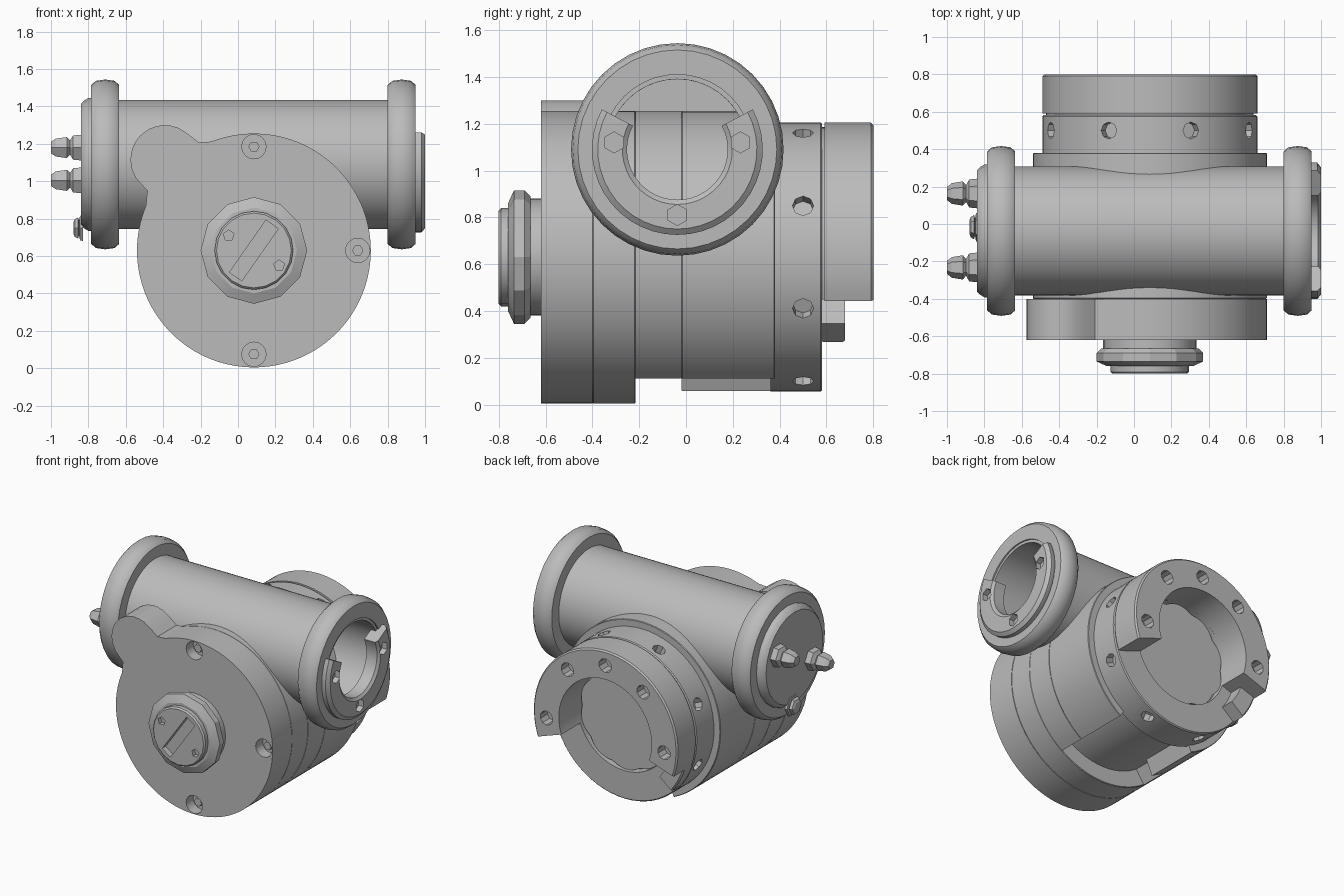
import bpy, bmesh
from math import sin, cos, pi, radians, sqrt, asin, atan2
from mathutils import Matrix, Vector

if "Cube" in bpy.data.objects:
    bpy.data.objects.remove(bpy.data.objects["Cube"], do_unlink=True)

grey = bpy.data.materials.new("cast_grey")
grey.use_nodes = True
tone = (0.5, 0.5, 0.5, 1)
grey.diffuse_color = tone
grey.node_tree.nodes["Principled BSDF"].inputs["Base Color"].default_value = tone

BX, BZ = 0.085, 0.63      # main body axis, along y
PY, PZ = -0.037, 1.09     # cross pipe axis, along x


def place(axis, t, u, v):
    """Axial position t plus offsets u, v from the body or pipe axis."""
    return (BX + u, t, BZ + v) if axis == "y" else (t, PY + u, PZ + v)


def finish(name, bm, angle=35):
    bmesh.ops.remove_doubles(bm, verts=bm.verts, dist=1e-5)
    bmesh.ops.recalc_face_normals(bm, faces=bm.faces)
    mesh = bpy.data.meshes.new(name)
    bm.to_mesh(mesh)
    bm.free()
    mesh.materials.append(grey)
    ob = bpy.data.objects.new(name, mesh)
    bpy.context.collection.objects.link(ob)
    smooth(ob, angle)
    return ob


def smooth(ob, angle=35):
    bpy.ops.object.select_all(action="DESELECT")
    ob.select_set(True)
    bpy.context.view_layer.objects.active = ob
    bpy.ops.object.shade_smooth_by_angle(angle=radians(angle))


def revolve(name, axis, profile, start=0, end=360, segs=64, offset=(0, 0), angle=35):
    """Turn a closed (axial, radius) profile, fully or over an arc."""
    bm = bmesh.new()
    full = end - start == 360
    rings = []
    for i in range(segs if full else segs + 1):
        a = radians(start + (end - start) * i / segs)
        rings.append([bm.verts.new(place(axis, t, offset[0] + r * cos(a), offset[1] + r * sin(a)))
                      for t, r in profile])
    n = len(profile)
    pairs = list(zip(rings, rings[1:])) + ([(rings[-1], rings[0])] if full else [])
    for p, q in pairs:
        for k in range(n):
            m = (k + 1) % n
            if profile[k][1] == 0 and profile[m][1] == 0:
                continue
            if profile[k][1] == 0:
                bm.faces.new((p[k], p[m], q[m]))
            elif profile[m][1] == 0:
                bm.faces.new((p[k], p[m], q[k]))
            else:
                bm.faces.new((p[k], p[m], q[m], q[k]))
    if not full:
        bm.faces.new(rings[0])
        bm.faces.new(rings[-1])
    return finish(name, bm, angle)


def tube(t0, t1, r0, r1, c=0.01):
    """Rectangular section with chamfered outer corners."""
    return [(t0, r0), (t0, r1 - c), (t0 + c, r1), (t1 - c, r1), (t1, r1 - c), (t1, r0)]


def slab(name, outline, y0, y1, segs=160):
    """Extrude a polar outline around the body axis."""
    bm = bmesh.new()
    loops = []
    for y in (y0, y1):
        loops.append([bm.verts.new(place("y", y, outline(a) * cos(a), outline(a) * sin(a)))
                      for a in (2 * pi * i / segs for i in range(segs))])
        bm.faces.new(loops[-1])
    for i in range(segs):
        j = (i + 1) % segs
        bm.faces.new((loops[0][i], loops[0][j], loops[1][j], loops[1][i]))
    return finish(name, bm)


def peg(bm, centre, direction, radius, depth, sides=16):
    rot = Vector(direction).to_track_quat("Z", "Y").to_matrix().to_4x4()
    bmesh.ops.create_cone(bm, cap_ends=True, segments=sides, radius1=radius, radius2=radius,
                          depth=depth, matrix=Matrix.Translation(centre) @ rot)


def cut(target, bm):
    cutter = finish("cutter", bm)
    cutter.hide_render = True
    mod = target.modifiers.new("holes", "BOOLEAN")
    mod.operation, mod.solver, mod.object = "DIFFERENCE", "EXACT", cutter
    bpy.context.view_layer.objects.active = target
    bpy.ops.object.modifier_apply(modifier=mod.name)
    bpy.data.objects.remove(cutter, do_unlink=True)
    smooth(target)


# Front cover: round plate with a rounded ear on its upper right
EAR_X, EAR_Z, EAR_R = -0.475, 0.485, 0.185
ear_dist, ear_dir = sqrt(EAR_X ** 2 + EAR_Z ** 2), atan2(EAR_Z, EAR_X)


def cover_outline(a):
    d = abs(a - ear_dir)
    side = ear_dist * sin(d)
    if d < asin(EAR_R / ear_dist):
        return max(0.625, ear_dist * cos(d) + sqrt(EAR_R ** 2 - side ** 2))
    return 0.625 + 0.03 * max(0, 1 - (d - 0.275) / 0.12) if d < 0.4 else 0.625


cover = slab("front_cover", cover_outline, -0.62, -0.4)
holes = bmesh.new()
for u, v in ((0, 0.555), (0, -0.555), (0.555, 0)):
    peg(holes, place("y", -0.62, u, v), (0, 1, 0), 0.065, 0.16)
cut(cover, holes)
for i, (u, v) in enumerate(((0, 0.555), (0, -0.555), (0.555, 0))):
    revolve(f"cover_bolt_{i}", "y", [(-0.58, 0), (-0.58, 0.03), (-0.5, 0.03), (-0.5, 0)],
            segs=6, offset=(u, v))

# Main housing: inner core, with an outer shell open underneath
revolve("housing_core", "y", [(-0.42, 0), (-0.42, 0.51), (0.4, 0.51), (0.4, 0)])
revolve("shell_front", "y", tube(-0.4, -0.215, 0.45, 0.625, 0.004))
revolve("shell_middle", "y", tube(-0.215, -0.02, 0.45, 0.625, 0.0), -56, 236)
revolve("shell_rear", "y", tube(-0.02, 0.38, 0.45, 0.625, 0.004), -56, 246)

# Rear collar with eight radial sockets and a shallow round pocket
collar = revolve("rear_collar", "y", [(0.36, 0), (0.36, 0.575), (0.575, 0.575), (0.582, 0.568),
                                      (0.582, 0.37), (0.52, 0.37), (0.52, 0)])
holes = bmesh.new()
for i in range(8):
    a = radians(22.5 + 45 * i)
    peg(holes, place("y", 0.5, 0.575 * cos(a), 0.575 * sin(a)), (cos(a), 0, sin(a)), 0.045, 0.12, 8)
cut(collar, holes)
slab("rear_disc", lambda a: 0.35 + 0.018 * abs(sin(5 * a)), 0.5, 0.56)

# Open rear ring with face sockets, and its thin lower step
ring = revolve("rear_open_ring", "y", [(0.575, 0.37), (0.575, 0.555), (0.592, 0.555), (0.592, 0.575),
                                       (0.79, 0.575), (0.8, 0.565), (0.8, 0.37)], -19, 199)
holes = bmesh.new()
for d in (-4, 50, 90, 130, 184):
    a = radians(d)
    peg(holes, place("y", 0.8, 0.47 * cos(a), 0.47 * sin(a)), (0, 1, 0), 0.05, 0.16, 10)
cut(ring, holes)
revolve("rear_ring_step", "y", tube(0.575, 0.68, 0.45, 0.575), 199, 219, 8)

# Front hub: neck, faceted nut and slotted cap
revolve("hub_neck", "y", [(-0.68, 0), (-0.68, 0.25), (-0.61, 0.25), (-0.61, 0)], segs=32)
revolve("hub_nut", "y", [(-0.76, 0), (-0.76, 0.23), (-0.735, 0.285), (-0.69, 0.285), (-0.665, 0.26),
                         (-0.665, 0)], segs=12, angle=20)
cap = revolve("hub_cap", "y", [(-0.8, 0), (-0.8, 0.2), (-0.79, 0.21), (-0.74, 0.21), (-0.74, 0)], segs=20)
holes = bmesh.new()
tilt = Matrix.Rotation(radians(-55), 4, "Y")
bmesh.ops.create_cube(holes, size=1, matrix=Matrix.Translation(place("y", -0.8, 0, 0)) @ tilt
                      @ Matrix.Diagonal((0.34, 0.08, 0.08, 1)))
for s in (1, -1):
    peg(holes, place("y", -0.8, -0.135 * s, 0.08 * s), (0, 1, 0), 0.03, 0.06, 5)
cut(cap, holes)

# Cross pipe, closed at the right end and open at the left
revolve("cross_pipe", "x", [(-0.78, 0), (-0.78, 0.345), (0.94, 0.345), (0.94, 0.3), (-0.66, 0.3), (-0.66, 0)])
for name, x, inner in (("right_flange", -0.785, 0.3), ("left_flange", 0.8, 0.32)):
    revolve(name, "x", [(x, inner), (x, 0.425), (x + 0.025, 0.447), (x + 0.075, 0.454),
                        (x + 0.125, 0.447), (x + 0.15, 0.425), (x + 0.15, inner)], segs=40)

# Left end: open seat ring with three bolts
seat = revolve("left_seat_ring", "x", [(0.9, 0.215), (0.9, 0.33), (0.95, 0.365), (0.98, 0.365),
                                       (1.0, 0.34), (1.0, 0.235), (0.985, 0.215)], -208, 28, 28)
holes = bmesh.new()
for u, v in ((-0.27, 0.03), (0.27, 0.03), (0, -0.28)):
    peg(holes, place("x", 1.0, u, v), (1, 0, 0), 0.045, 0.08, 6)
cut(seat, holes)

# Right end: closing plate and three studs
revolve("right_end_plate", "x", [(-0.84, 0), (-0.84, 0.325), (-0.825, 0.34), (-0.8, 0.355), (-0.77, 0.355),
                                 (-0.77, 0)], segs=24)
for i, (u, v, tip) in enumerate(((0.2, 0.09, -1.0), (-0.195, -0.085, -1.0), (0.02, -0.34, -0.88))):
    reach = tip + 0.83
    steps = ((0, 0), (0, 0.08), (0.3, 0.075), (0.4, 0.045), (0.5, 0.065), (0.85, 0.055), (1, 0.035), (1, 0))
    revolve(f"stud_{i}", "x", [(-0.83 + reach * f, r) for f, r in steps], segs=6, offset=(u, v), angle=15)
